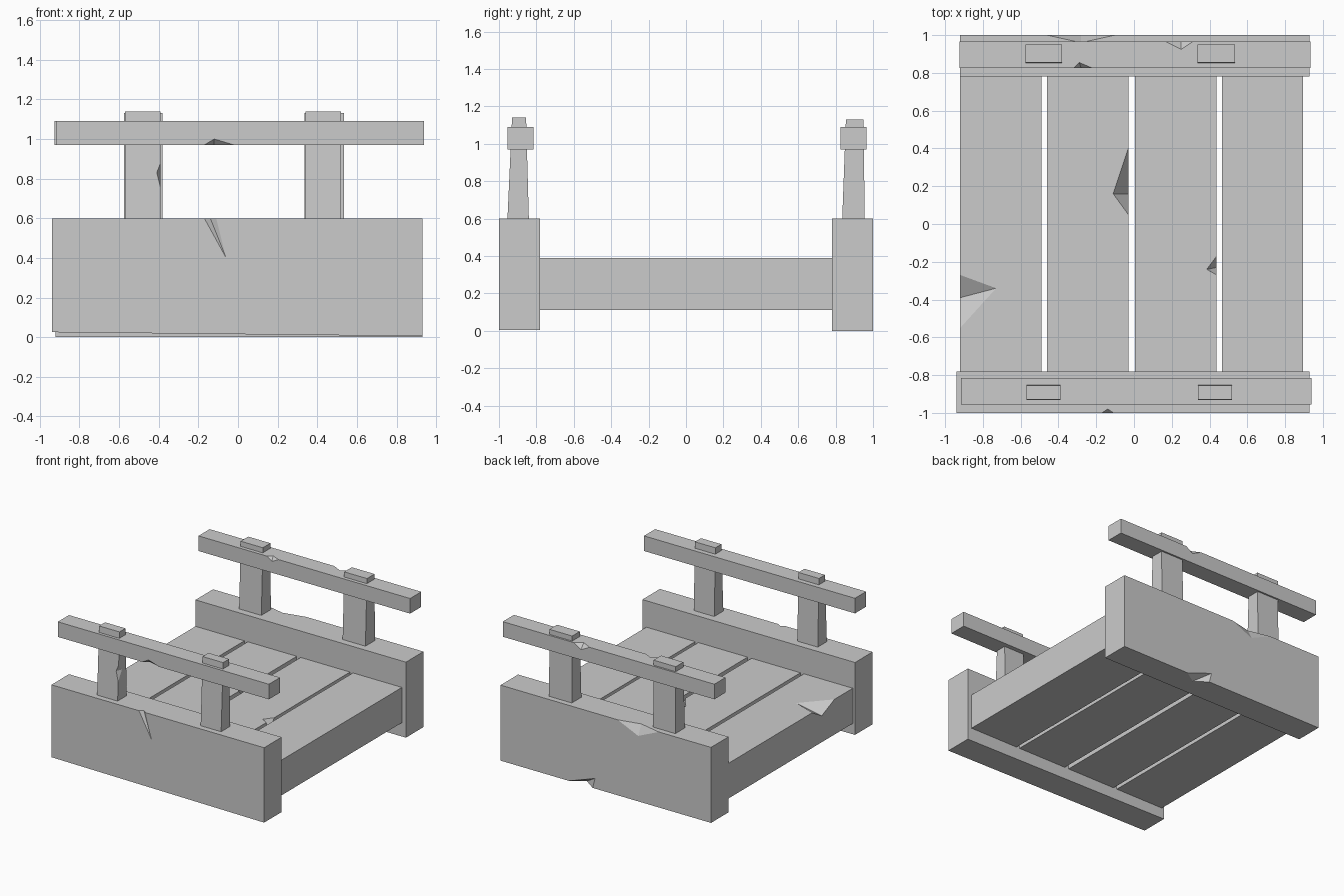
import bpy
import bmesh
from mathutils import Vector

if "Cube" in bpy.data.objects:
    bpy.data.objects.remove(bpy.data.objects["Cube"])

GREY = (0.6, 0.6, 0.6, 1)
grey = bpy.data.materials.new("plain_grey")
grey.use_nodes = True
grey.diffuse_color = GREY
grey.node_tree.nodes["Principled BSDF"].inputs["Base Color"].default_value = GREY


def add_object(name, bm):
    bmesh.ops.recalc_face_normals(bm, faces=bm.faces)
    mesh = bpy.data.meshes.new(name)
    bm.to_mesh(mesh)
    bm.free()
    mesh.materials.append(grey)
    obj = bpy.data.objects.new(name, mesh)
    bpy.context.collection.objects.link(obj)
    return obj


def block(name, x, y, z, top_y=None, lift=0):
    """Box from ranges; top_y tapers it, lift raises the bottom at the -x end."""
    bm = bmesh.new()
    bmesh.ops.create_cube(bm, size=1)
    for v in bm.verts:
        i, j, k = (int(c > 0) for c in v.co)
        depth = top_y if top_y and k else y
        v.co = (x[i], depth[j], z[k] + (lift if not i and not k else 0))
    return add_object(name, bm)


def chip(obj, a, b, p, q):
    """Notch an edge: a, b lie on the edge, p and q on the two faces beside it."""
    middle = (Vector(p) + Vector(q)) / 2
    bm = bmesh.new()
    for point in (a, b, p, q):
        bm.verts.new(middle + (Vector(point) - middle) * 1.4)
    bmesh.ops.convex_hull(bm, input=bm.verts)
    cutter = add_object("chip_cutter", bm)
    cutter.hide_render = True
    mod = obj.modifiers.new("chip", "BOOLEAN")
    mod.operation = "DIFFERENCE"
    mod.solver = "EXACT"
    mod.object = cutter
    bpy.context.view_layer.objects.active = obj
    bpy.ops.object.modifier_apply(modifier=mod.name)
    bpy.data.objects.remove(cutter)


# Side beams
front_beam = block("front_beam", (-0.94, 0.93), (-1, -0.78), (0.005, 0.6), lift=0.02)
back_beam = block("back_beam", (-0.92, 0.93), (0.78, 1), (0, 0.6))

# Deck planks
planks = [block(f"deck_plank_{n + 1}", span, (-0.8, 0.8), (0.11, 0.39))
          for n, span in enumerate([(-0.92, -0.49), (-0.46, -0.03),
                                    (0.005, 0.438), (0.465, 0.895)])]

# Tapered posts, poking through the rails
front_posts = [block(f"front_post_{side}", span, (-0.955, -0.84), (0.59, 1.14),
                     top_y=(-0.93, -0.855))
               for side, span in (("right", (-0.57, -0.39)), ("left", (0.34, 0.52)))]
for side, span in (("right", (-0.575, -0.38)), ("left", (0.335, 0.535))):
    block(f"back_post_{side}", span, (0.835, 0.955), (0.59, 1.13), top_y=(0.855, 0.95))

# Handrails
front_rail = block("front_rail", (-0.915, 0.94), (-0.955, -0.815), (0.97, 1.09))
back_rail = block("back_rail", (-0.925, 0.935), (0.825, 0.965), (0.97, 1.09))

# Chipped edges on the beams
chip(front_beam, (-0.17, -1, 0.6), (-0.11, -1, 0.6), (-0.14, -0.98, 0.6), (-0.06, -1, 0.4))
chip(back_beam, (-0.46, 1, 0.6), (-0.1, 1, 0.6), (-0.28, 0.96, 0.6), (-0.28, 1, 0.52))
chip(back_beam, (0.33, 1, 0), (0.12, 1, 0), (0.22, 0.93, 0), (0.1, 1, 0.08))

# Chipped edges on the planks
chip(planks[0], (-0.92, -0.55, 0.39), (-0.92, -0.27, 0.39),
     (-0.73, -0.34, 0.39), (-0.92, -0.39, 0.32))
chip(planks[1], (-0.03, 0.05, 0.39), (-0.03, 0.4, 0.39),
     (-0.11, 0.16, 0.39), (-0.03, 0.16, 0.28))
chip(planks[2], (0.438, -0.27, 0.39), (0.438, -0.17, 0.39),
     (0.385, -0.24, 0.39), (0.438, -0.23, 0.31))

# Chipped edges on the rails and one post
chip(front_rail, (-0.17, -0.955, 0.97), (-0.02, -0.955, 0.97),
     (-0.12, -0.925, 0.97), (-0.12, -0.955, 1.0))
chip(back_rail, (-0.32, 0.825, 1.09), (-0.22, 0.825, 1.09),
     (-0.29, 0.855, 1.09), (-0.28, 0.825, 1.06))
chip(back_rail, (0.17, 0.965, 1.09), (0.31, 0.965, 1.09),
     (0.25, 0.925, 1.09), (0.25, 0.965, 1.05))
chip(front_posts[0], (-0.39, -0.948, 0.75), (-0.39, -0.942, 0.88),
     (-0.41, -0.944, 0.83), (-0.39, -0.9, 0.83))
